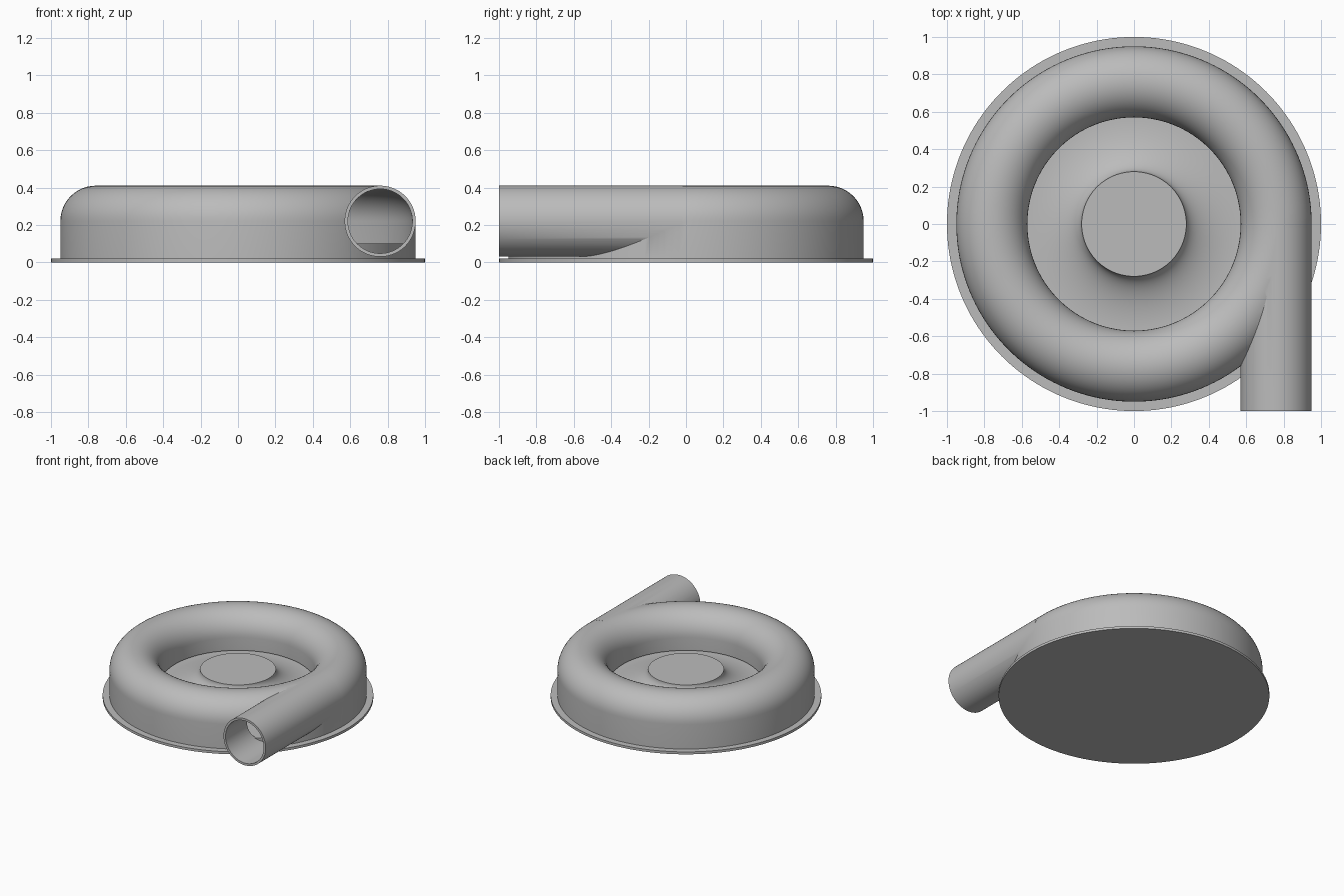
import bpy, bmesh, math
from mathutils import Matrix

if "Cube" in bpy.data.objects:
    bpy.data.objects.remove(bpy.data.objects["Cube"])

# One plain grey for the whole casting
grey = bpy.data.materials.new("cast_grey")
grey.use_nodes = True
colour = (0.5, 0.5, 0.5, 1)
grey.diffuse_color = colour
grey.node_tree.nodes["Principled BSDF"].inputs["Base Color"].default_value = colour

RING, MID, TUBE, BORE = 0.76, 0.22, 0.19, 0.172
SEGMENTS = 160


def add_object(name, bm):
    bmesh.ops.remove_doubles(bm, verts=bm.verts, dist=1e-5)
    bmesh.ops.recalc_face_normals(bm, faces=bm.faces)
    mesh = bpy.data.meshes.new(name)
    bm.to_mesh(mesh)
    bm.free()
    mesh.materials.append(grey)
    obj = bpy.data.objects.new(name, mesh)
    bpy.context.collection.objects.link(obj)
    return obj


def arc(cx, cz, rx, rz, start, end, steps=24):
    angles = [math.radians(start + (end - start) * i / steps) for i in range(steps + 1)]
    return [(cx + rx * math.cos(a), cz + rz * math.sin(a)) for a in angles]


def revolve(name, profile, closed=True):
    bm = bmesh.new()
    verts = [bm.verts.new((r, 0, z)) for r, z in profile]
    edges = [bm.edges.new(pair) for pair in zip(verts, verts[1:])]
    if closed:
        edges.append(bm.edges.new((verts[-1], verts[0])))
    bmesh.ops.spin(bm, geom=verts + edges, cent=(0, 0, 0), axis=(0, 0, 1),
                   angle=math.tau, steps=SEGMENTS, use_merge=True)
    return add_object(name, bm)


def pipe(name, radius, front, back):
    bm = bmesh.new()
    place = Matrix.Translation((RING, (front + back) / 2, MID)) @ Matrix.Rotation(math.pi / 2, 4, 'X')
    bmesh.ops.create_cone(bm, cap_ends=True, segments=96, radius1=radius, radius2=radius,
                          depth=back - front, matrix=place)
    return add_object(name, bm)


def select_only(obj):
    bpy.ops.object.select_all(action='DESELECT')
    obj.select_set(True)
    bpy.context.view_layer.objects.active = obj


def combine(obj, other, operation):
    mod = obj.modifiers.new(operation.lower(), 'BOOLEAN')
    mod.object, mod.operation, mod.solver = other, operation, 'EXACT'
    select_only(obj)
    bpy.ops.object.modifier_apply(modifier=mod.name)
    bpy.data.objects.remove(other)


# Spiral housing: straight outer wall, half-round top, inner lip
outer, inner = RING + TUBE, RING - TUBE
housing = revolve("volute_housing", [(outer, 0.015)] + arc(RING, MID, TUBE, TUBE, 0, 180)
                  + [(inner, 0.015)])

# Outlet pipe leaving the ring tangentially towards the front
combine(housing, pipe("outlet", TUBE, -1, -0.02), 'UNION')
combine(housing, pipe("bore", BORE, -1.1, -0.015), 'DIFFERENCE')

# Hollow the ring, leaving a narrow slot under the inner lip
cavity = revolve("cavity", [(RING + BORE, -0.1)] + arc(RING, MID, BORE, BORE, 0, 180)
                 + [(RING - BORE, 0.115), (0.5, 0.115), (0.5, -0.1)])
combine(housing, cavity, 'DIFFERENCE')

# Inner floor sweeping up to the flat central hub
floor = revolve("floor_and_hub", [(0, 0.23), (0.28, 0.23)]
                + arc(0.57, 0.23, 0.29, 0.13, 180, 270)[1:]
                + [(0.94, 0.1), (0.94, 0.015), (0, 0.015)], closed=False)

# Thin mounting flange
flange = revolve("base_flange", [(0, 0), (1, 0), (1, 0.02), (0, 0.02)], closed=False)

for part in (housing, floor, flange):
    select_only(part)
    bpy.ops.object.shade_smooth_by_angle(angle=math.radians(30))
